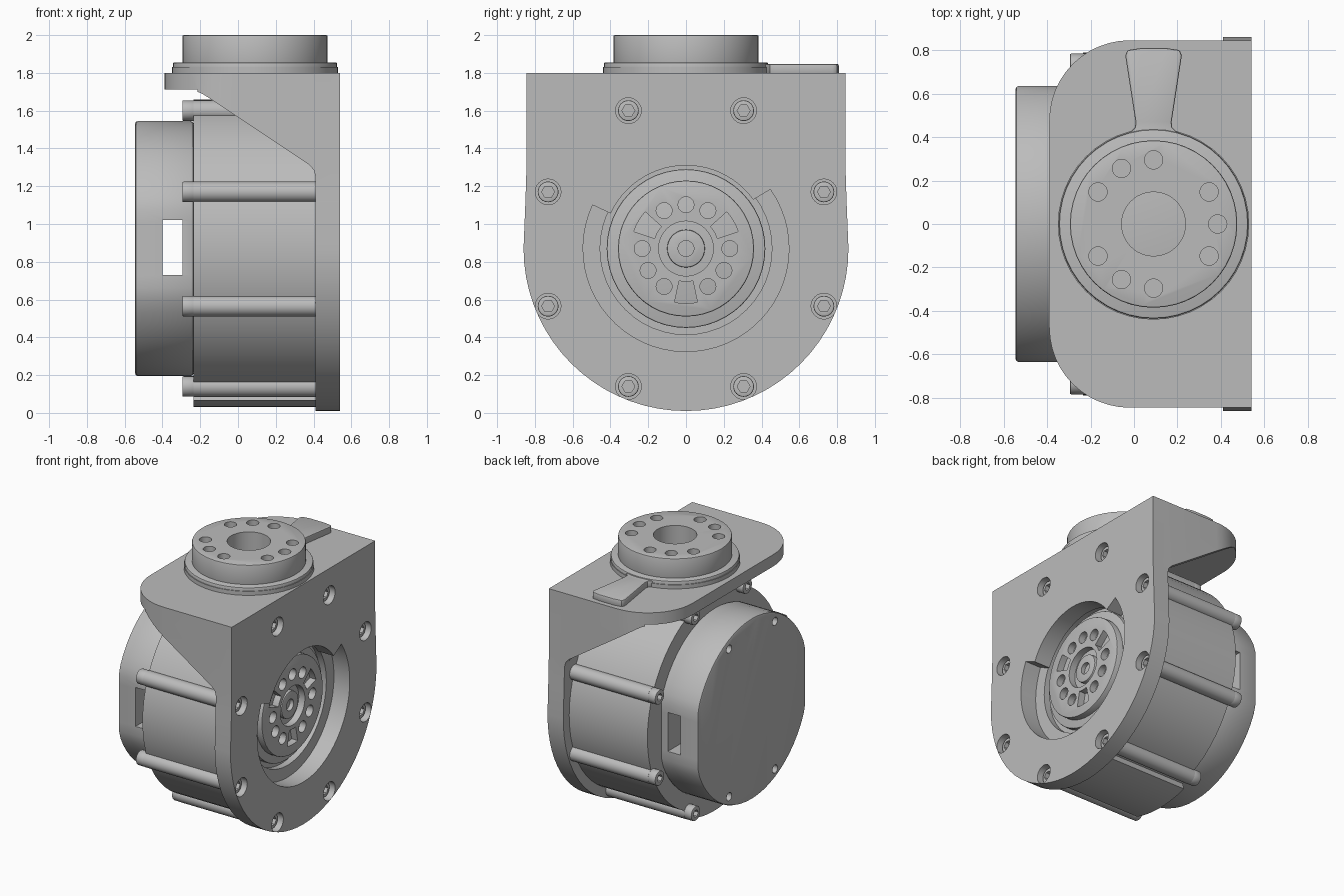
import bpy, bmesh
from math import cos, sin, radians, hypot

if "Cube" in bpy.data.objects:
    bpy.data.objects.remove(bpy.data.objects["Cube"])

CZ = 0.87          # height of the motor axis
HUB_X = 0.09       # centre of the upper hub
parts = []

grey = bpy.data.materials.new("machined grey")
grey.use_nodes = True
grey.diffuse_color = (0.5, 0.5, 0.5, 1)
grey.node_tree.nodes["Principled BSDF"].inputs["Base Color"].default_value = (0.5, 0.5, 0.5, 1)


def arc(u, v, r, a0=0, a1=360, n=48):
    """Points on an arc; a full turn leaves out the repeated end point."""
    steps = n if a1 - a0 == 360 else n + 1
    return [(u + r * cos(radians(a0 + (a1 - a0) * i / n)),
             v + r * sin(radians(a0 + (a1 - a0) * i / n))) for i in range(steps)]


def rect(u0, u1, v0, v1):
    return [(u0, v0), (u1, v0), (u1, v1), (u0, v1)]


def prism(name, pts, axis, lo, hi, bevel=0, keep=True):
    """Extrude a flat outline along one axis."""
    place = {"x": lambda u, v, w: (w, u, v),
             "y": lambda u, v, w: (u, w, v),
             "z": lambda u, v, w: (u, v, w)}[axis]
    bm = bmesh.new()
    low = [bm.verts.new(place(u, v, lo)) for u, v in pts]
    high = [bm.verts.new(place(u, v, hi)) for u, v in pts]
    bm.faces.new(low)
    bm.faces.new(high)
    for i in range(len(pts)):
        j = (i + 1) % len(pts)
        bm.faces.new((low[i], low[j], high[j], high[i]))
    bmesh.ops.recalc_face_normals(bm, faces=bm.faces)
    mesh = bpy.data.meshes.new(name)
    bm.to_mesh(mesh)
    bm.free()
    ob = bpy.data.objects.new(name, mesh)
    bpy.context.collection.objects.link(ob)
    if bevel:
        mod = ob.modifiers.new("edge", "BEVEL")
        mod.width, mod.segments, mod.limit_method = bevel, 2, "ANGLE"
        mod.angle_limit = radians(45)
        apply(ob, mod)
    if keep:
        parts.append(ob)
    return ob


def apply(ob, mod):
    bpy.context.view_layer.objects.active = ob
    bpy.ops.object.modifier_apply(modifier=mod.name)


def combine(ob, other, operation="DIFFERENCE"):
    mod = ob.modifiers.new("combine", "BOOLEAN")
    mod.operation, mod.object, mod.solver = operation, other, "EXACT"
    apply(ob, mod)
    if other in parts:
        parts.remove(other)
    bpy.data.objects.remove(other)


def cut(ob, pts, axis, lo, hi):
    combine(ob, prism("cutter", pts, axis, lo, hi, keep=False))


def ring_points(u, v, r, angles):
    return [(u + r * cos(radians(a)), v + r * sin(radians(a))) for a in angles]


bolts = [(s * y, z) for s in (-1, 1)
         for y, z in ((0.305, 1.6), (0.73, 1.17), (0.73, 0.565), (0.305, 0.14))]

# Bracket: top shelf with side gussets, rounded in plan and hollow below
bracket = prism("bracket", [(-1, 1.8), (0.5, 1.8), (0.5, 1.25), (0.41, 1.25), (0.402, 1.285),
                            (0.375, 1.315), (-0.15, 1.665), (-0.19, 1.69), (-0.24, 1.71),
                            (-1, 1.71)], "y", -1, 1)
plan = arc(-0.02, 0.475, 0.37, 90, 180, 12) + arc(-0.02, -0.475, 0.37, 180, 270, 12)
plan += [(0.7, -0.845), (0.7, 0.845)]
combine(bracket, prism("plan", plan, "z", 0, 3, keep=False), "INTERSECT")
cut(bracket, rect(-0.79, 0.79, 0.5, 1.712), "x", -1, 0.41)

# Bracket face plate with its stepped opening and counterbored bolt holes
outline = [(-0.845, 1.8), (-0.845, 1.28), (-0.85, 1.12)]
outline += arc(0, CZ, 0.86, 180, 360, 36)
outline += [(0.85, 1.12), (0.845, 1.28), (0.845, 1.8)]
combine(bracket, prism("plate", outline, "x", 0.41, 0.54), "UNION")
cut(bracket, arc(0, CZ, 0.44, 36, 155, 24) + arc(0, CZ, 0.545, 155, 395, 40), "x", 0.2, 0.7)
for y, z in bolts:
    cut(bracket, arc(y, z, 0.068, n=24), "x", 0.45, 0.7)

# Motor body with a lower pad, long bolt ridges and bolt heads
body = prism("motor_body", arc(0, CZ, 0.79, n=60), "x", -0.235, 0.41)
cut(body, arc(0, CZ, 0.455), "x", 0.36, 0.6)
prism("lower_pad", arc(0, CZ, 0.84, 253, 287, 12) + arc(0, CZ, 0.6, 285, 287, 1)[::-1]
      + arc(0, CZ, 0.6, 253, 255, 1)[::-1], "x", -0.235, 0.41)
for y, z in bolts:
    prism("bolt_ridge", arc(y, z, 0.055, n=24), "x", -0.235, 0.41)
    head = prism("rear_bolt_head", arc(y, z, 0.054, n=24), "x", -0.295, -0.23, 0.006)
    cut(head, arc(y, z, 0.028, n=6), "x", -0.4, -0.26)
    screw = prism("plate_screw", arc(y, z, 0.055, n=24), "x", 0.44, 0.505, 0.006)
    cut(screw, arc(y, z, 0.034, n=6), "x", 0.475, 0.6)

# Rear cover: round with two flattened sides, a slot and four screw holes
cover_outline = [(max(-0.635, min(0.635, y)), z) for y, z in arc(0, CZ, 0.675, n=60)]
clean = []
for p in cover_outline:
    inner = abs(p[0]) == 0.635 and hypot(p[0], p[1] - CZ) < 0.65
    if not inner:
        clean.append(p)
cover = prism("rear_cover", clean, "x", -0.545, -0.235, 0.015)
cut(cover, rect(-0.4, -0.295, 0.73, 1.02), "y", -1, 1)
for y in (-0.27, 0.27):
    for z in (CZ - 0.55, CZ + 0.55):
        cut(cover, arc(y, z, 0.03, n=20), "x", -0.7, -0.5)

# Drive hub seen inside the plate opening
prism("drive_ring", arc(0, CZ, 0.42), "x", 0.3, 0.4, 0.008)
drive = prism("drive_hub", arc(0, CZ, 0.36), "x", 0.3, 0.45, 0.008)
cut(drive, arc(0, CZ, 0.145), "x", 0.38, 0.6)
for y, z in ring_points(0, CZ, 0.232, (90, 60, 0, -60, -120, 180, 120, -30, 210)):
    cut(drive, arc(y, z, 0.042, n=24), "x", 0.39, 0.6)
for a in (30, 150, 270):
    cut(drive, arc(0, CZ, 0.29, a - 12, a + 12, 6) + arc(0, CZ, 0.175, a - 12, a + 12, 6)[::-1],
        "x", 0.4, 0.6)
boss = prism("drive_boss", arc(0, CZ, 0.1, n=36), "x", 0.36, 0.43, 0.006)
cut(boss, arc(0, CZ, 0.042, n=24), "x", 0.38, 0.6)

# Upper hub, its flange and locating arm
prism("hub_flange_lower", arc(HUB_X, 0, 0.44), "z", 1.79, 1.83)
prism("hub_flange", arc(HUB_X, 0, 0.435), "z", 1.79, 1.855, 0.008)
hub = prism("upper_hub", arc(HUB_X, 0, 0.385), "z", 1.8, 2.0, 0.008)
cut(hub, arc(HUB_X, 0, 0.147), "z", 1.83, 2.2)
for x, y in ring_points(HUB_X, 0, 0.295, (0, 30, 90, 120, 150, 210, 240, 270, 330)):
    cut(hub, arc(x, y, 0.042, n=24), "z", 1.88, 2.2)
half_arm = [(0.15, 0.3), (0.12, 0.41), (0.085, 0.445), (0.083, 0.47), (0.13, 0.775),
            (0.12, 0.8), (0.06, 0.809)]
prism("locating_arm", [(HUB_X + x, y) for x, y in half_arm]
      + [(HUB_X - x, y) for x, y in reversed(half_arm)], "z", 1.79, 1.847, 0.008)

# One colour throughout, smooth curves with crisp edges
bpy.ops.object.select_all(action="DESELECT")
for ob in parts:
    ob.data.materials.clear()
    ob.data.materials.append(grey)
    ob.select_set(True)
bpy.context.view_layer.objects.active = parts[0]
bpy.ops.object.shade_smooth_by_angle(angle=radians(30))
